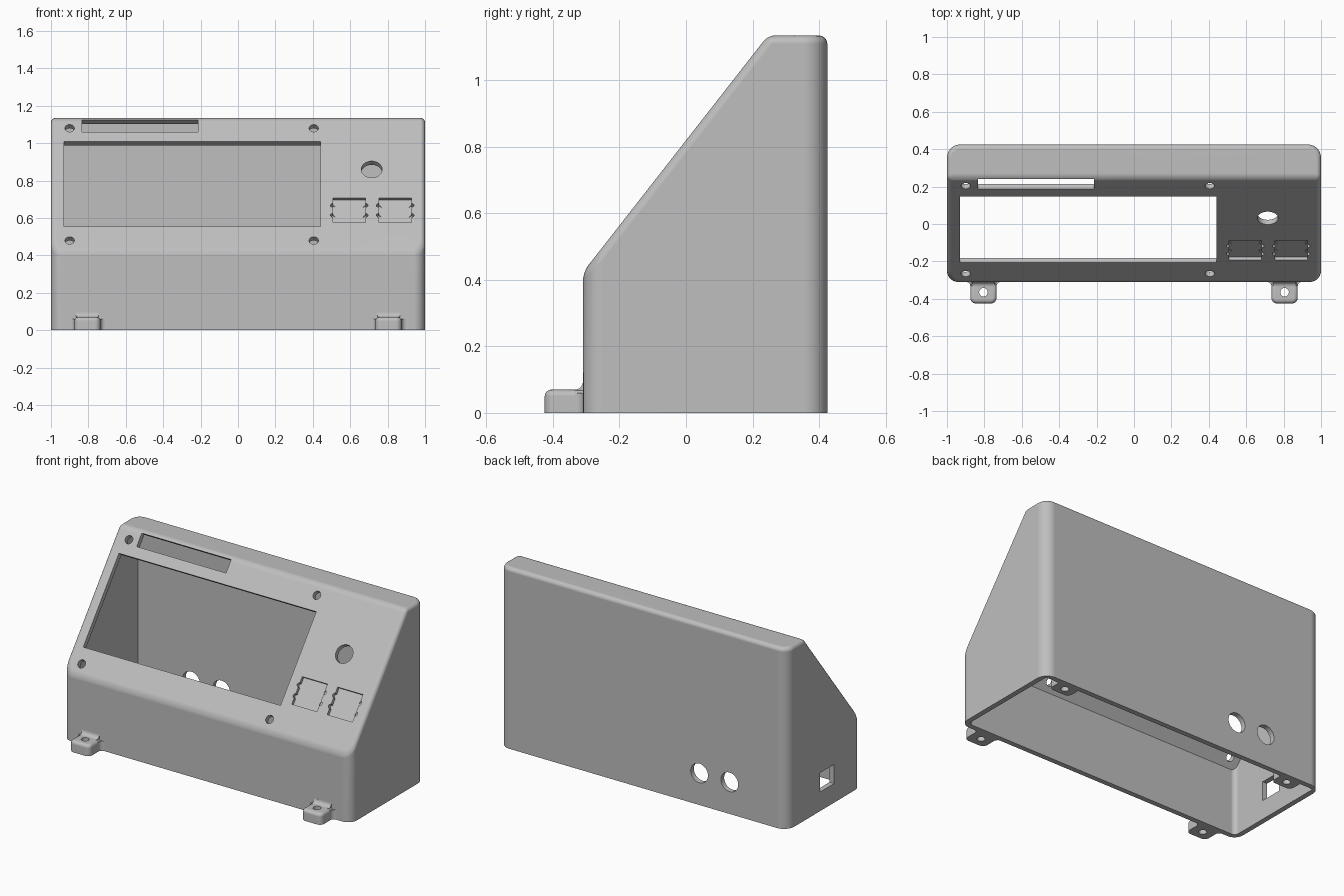
import bpy, bmesh, math
from mathutils import Matrix, Vector

if "Cube" in bpy.data.objects:
    bpy.data.objects.remove(bpy.data.objects["Cube"], do_unlink=True)

grey = bpy.data.materials.new("light_grey_plastic")
grey.use_nodes = True
grey.diffuse_color = (0.52, 0.52, 0.52, 1)
grey.node_tree.nodes["Principled BSDF"].inputs["Base Color"].default_value = (0.52, 0.52, 0.52, 1)

FRONT, BACK, TOP, WALL = -0.31, 0.425, 1.135, 0.032
UP = Vector((0, 0.616, 0.788))        # up along the sloped panel
OUT = Vector((0, -0.788, 0.616))      # outward normal of the panel
BEND = Vector((0, FRONT, 0.423))      # panel meets the front wall


def to_object(bm, name):
    bmesh.ops.recalc_face_normals(bm, faces=bm.faces)
    mesh = bpy.data.meshes.new(name)
    bm.to_mesh(mesh)
    bm.free()
    mesh.materials.append(grey)
    obj = bpy.data.objects.new(name, mesh)
    bpy.context.collection.objects.link(obj)
    return obj


def activate(obj):
    bpy.ops.object.select_all(action='DESELECT')
    obj.select_set(True)
    bpy.context.view_layer.objects.active = obj


def cut(obj, cutter):
    activate(obj)
    mod = obj.modifiers.new("cut", 'BOOLEAN')
    mod.operation, mod.solver, mod.object = 'DIFFERENCE', 'EXACT', cutter
    bpy.ops.object.modifier_apply(modifier=mod.name)
    bpy.data.objects.remove(cutter, do_unlink=True)


def finish(obj):
    activate(obj)
    bpy.ops.object.shade_smooth_by_angle(angle=math.radians(30))
    obj.modifiers.new("even_shading", 'WEIGHTED_NORMAL').keep_sharp = True


def rounded_plan(x0, x1, y0, y1, r_front, r_back, steps=6):
    """Rectangle outline with its own corner radius at front and back."""
    pts = []
    corners = [(x1, y1, r_back, -1, -1), (x0, y1, r_back, 1, -1),
               (x0, y0, r_front, 1, 1), (x1, y0, r_front, -1, 1)]
    for i, (x, y, r, sx, sy) in enumerate(corners):
        if r == 0:
            pts.append((x, y))
            continue
        for k in range(steps + 1):
            a = math.pi / 2 * (i + k / steps)
            pts.append((x + sx * r + r * math.cos(a), y + sy * r + r * math.sin(a)))
    return pts


def prism(pts, z0, z1):
    bm = bmesh.new()
    face = bm.faces.new([bm.verts.new((x, y, z0)) for x, y in pts])
    ext = bmesh.ops.extrude_face_region(bm, geom=[face])
    top = [g for g in ext["geom"] if isinstance(g, bmesh.types.BMVert)]
    bmesh.ops.translate(bm, verts=top, vec=(0, 0, z1 - z0))
    bmesh.ops.recalc_face_normals(bm, faces=bm.faces)
    return bm


def round_edges(bm, radius, test):
    edges = [e for e in bm.edges if e.calc_face_angle(0) > math.radians(20) and test(e)]
    bmesh.ops.bevel(bm, geom=edges, offset=radius, segments=4, profile=0.5,
                    affect='EDGES', clamp_overlap=False)


def enclosure(inset, z0, r_front, r_back, edge_radius, name):
    """Column with a rounded plan, sliced off by the sloped panel."""
    bm = prism(rounded_plan(-1 + inset, 1 - inset, FRONT + inset, BACK - inset,
                            r_front, r_back), z0, TOP - inset)
    bmesh.ops.bisect_plane(bm, geom=bm.verts[:] + bm.edges[:] + bm.faces[:], dist=1e-5,
                           plane_co=BEND - OUT * inset, plane_no=OUT, clear_outer=True)
    bmesh.ops.holes_fill(bm, edges=[e for e in bm.edges if e.is_boundary], sides=0)
    bmesh.ops.recalc_face_normals(bm, faces=bm.faces)
    if edge_radius:
        round_edges(bm, edge_radius, lambda e: min(v.co.z for v in e.verts) > 0.1)
    return to_object(bm, name)


def box_cutter(matrix, sx, sy, sz):
    bm = bmesh.new()
    bmesh.ops.create_cube(bm, size=1, matrix=matrix @ Matrix.Diagonal((sx, sy, sz, 1)))
    return to_object(bm, "cutter")


def round_cutter(matrix, r, depth):
    bm = bmesh.new()
    bmesh.ops.create_cone(bm, cap_ends=True, segments=32, radius1=r, radius2=r,
                          depth=depth, matrix=matrix)
    return to_object(bm, "cutter")


def on_panel(x, z):
    """Frame on the sloped panel: local y runs up it, local z points outward."""
    p = BEND + UP * ((z - BEND.z) / UP.z)
    m = Matrix((Vector((1, 0, 0)), UP, OUT)).transposed().to_4x4()
    m.translation = (x, p.y, p.z)
    return m


def panel_window(x0, x1, z0, z1, depth):
    m = on_panel((x0 + x1) / 2, (z0 + z1) / 2)
    return box_cutter(m, x1 - x0, (z1 - z0) / UP.z, depth * 2)


# Hollow case, open underneath
case = enclosure(0, 0, 0.06, 0.07, 0.025, "case")
cut(case, enclosure(WALL, -0.1, 0.03, 0, 0, "cutter"))

# Display window and slot above it
cut(case, panel_window(-0.93, 0.44, 0.555, 1.008, 0.08))
cut(case, panel_window(-0.835, -0.215, 1.06, 1.125, 0.07))

# Screw holes and round button hole
for x in (-0.9, 0.405):
    for z in (0.48, 1.08):
        cut(case, round_cutter(on_panel(x, z), 0.025, 0.16))
cut(case, round_cutter(on_panel(0.715, 0.86), 0.056, 0.16))

# Shallow switch recesses with side notches
for x0, x1 in ((0.507, 0.682), (0.753, 0.928)):
    cut(case, panel_window(x0, x1, 0.575, 0.708, 0.02))
    for x in (x0, x1):
        for z in (0.615, 0.668):
            cut(case, round_cutter(on_panel(x, z), 0.013, 0.05))

# Cable holes in the back, square port in the right wall
for x in (-0.39, -0.6):
    m = Matrix.Translation((x, BACK, 0.2)) @ Matrix.Rotation(math.pi / 2, 4, 'X')
    cut(case, round_cutter(m, 0.06, 0.16))
cut(case, box_cutter(Matrix.Translation((-1, 0.03, 0.18)), 0.16, 0.14, 0.12))
finish(case)


def mounting_tab(name, x, y0, y1, r_front, r_back, hole_y):
    plan = rounded_plan(x - 0.07, x + 0.07, y0, y1, r_front, r_back)
    bm = prism(plan, 0, 0.07)
    round_edges(bm, 0.02, lambda e: min(v.co.z for v in e.verts) > 0.06)
    tab = to_object(bm, name)
    cut(tab, round_cutter(Matrix.Translation((x, hole_y, 0.03)), 0.023, 0.2))
    finish(tab)


def fillet(name, matrix, length):
    """Concave quarter strip between a tab and the wall."""
    r = 0.024
    arc = [(r - r * math.cos(k * math.pi / 12), r - r * math.sin(k * math.pi / 12))
           for k in range(7)]
    pts = [(-0.01, -0.01), (r, -0.01)] + arc[::-1] + [(-0.01, r)]
    bm = prism(pts, -length / 2, length / 2)
    bm.transform(matrix)
    finish(to_object(bm, name))


# Mounting tabs: outside at the front, inside at the back
for side, x in (("left", 0.805), ("right", -0.805)):
    mounting_tab("front_tab_" + side, x, -0.425, FRONT + 0.02, 0.03, 0, -0.365)
    mounting_tab("back_tab_" + side, x, 0.31, BACK - 0.012, 0.03, 0, 0.36)
    # local x points away from the wall, local y up
    top = Matrix(((0, 0, 1, x), (-1, 0, 0, FRONT), (0, 1, 0, 0.07), (0, 0, 0, 1)))
    fillet("tab_top_fillet_" + side, top, 0.12)
    for s in (-1, 1):
        flank = Matrix(((0, s, 0, x + s * 0.07), (-1, 0, 0, FRONT), (0, 0, 1, 0.03), (0, 0, 0, 1)))
        fillet("tab_side_fillet_" + side, flank, 0.06)
